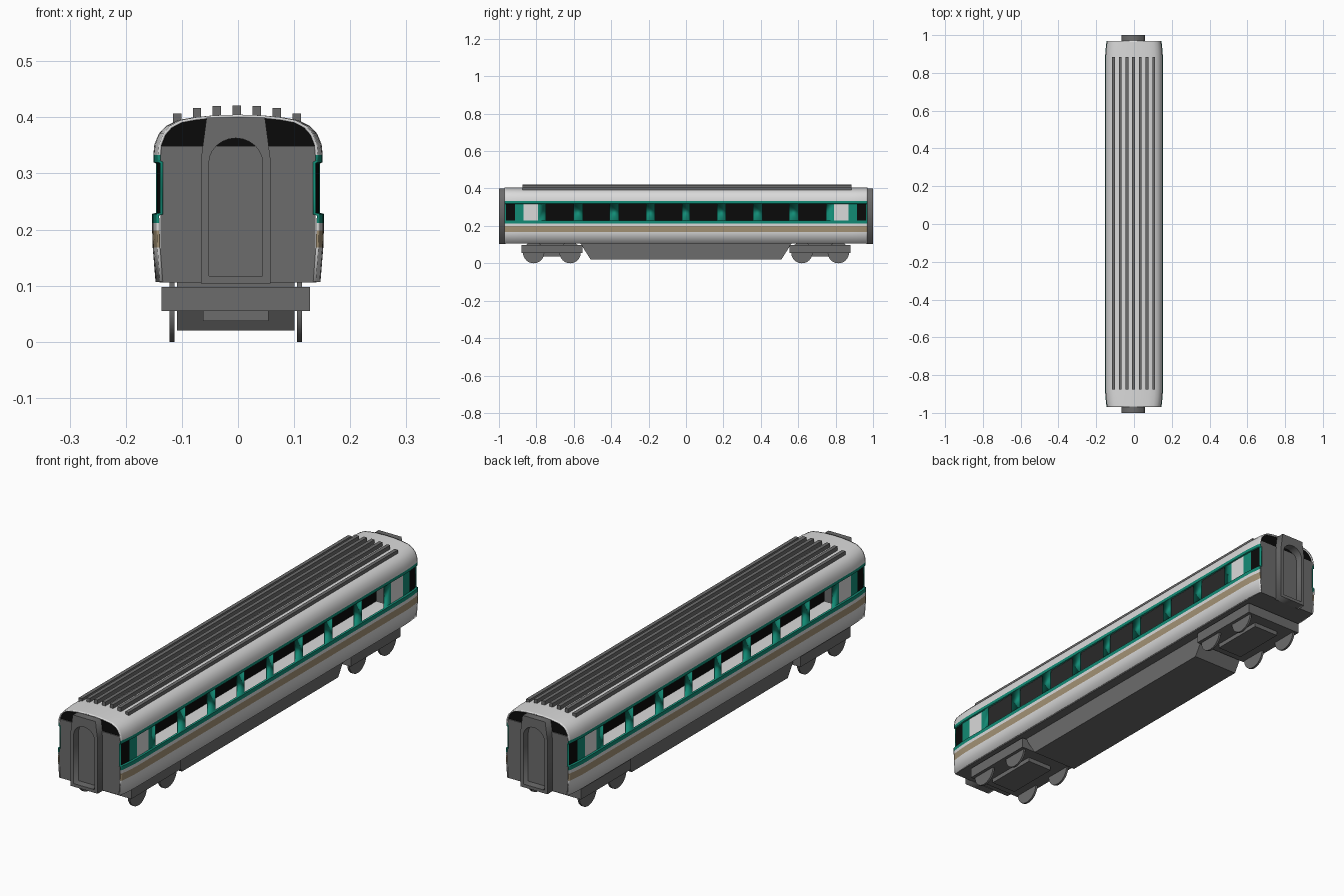
import bpy, bmesh, math
from mathutils import Matrix

if "Cube" in bpy.data.objects:
    bpy.data.objects.remove(bpy.data.objects["Cube"])

def material(name, r, g, b):
    m = bpy.data.materials.new(name)
    m.diffuse_color = (r, g, b, 1)
    m.use_nodes = True
    m.node_tree.nodes["Principled BSDF"].inputs["Base Color"].default_value = m.diffuse_color
    return m

WHITE = material("light_grey", 0.70, 0.70, 0.70)
TAN = material("tan", 0.37, 0.29, 0.18)
TEAL = material("teal", 0.006, 0.26, 0.18)
DARK = material("dark_grey", 0.15, 0.15, 0.15)
BLACK = material("black", 0.003, 0.003, 0.003)
OFF = -0.004          # running gear sits slightly off centre

def finish(name, bm, *mats):
    me = bpy.data.meshes.new(name)
    bm.to_mesh(me)
    bm.free()
    ob = bpy.data.objects.new(name, me)
    bpy.context.collection.objects.link(ob)
    for m in mats:
        me.materials.append(m)
    return ob

def box(name, x0, x1, y0, y1, z0, z1, mat):
    bm = bmesh.new()
    bmesh.ops.create_cube(bm, size=1)
    for v in bm.verts:
        v.co = ((x0 + x1) / 2 + v.co.x * (x1 - x0),
                (y0 + y1) / 2 + v.co.y * (y1 - y0),
                (z0 + z1) / 2 + v.co.z * (z1 - z0))
    return finish(name, bm, mat)

def prism(name, pts, to3d, a, b, mat):
    """Extrude a 2D outline from a to b; to3d(u, v, w) places the points."""
    bm = bmesh.new()
    lo = [bm.verts.new(to3d(u, v, a)) for u, v in pts]
    hi = [bm.verts.new(to3d(u, v, b)) for u, v in pts]
    bm.faces.new(lo)
    bm.faces.new(hi)
    n = len(pts)
    for i in range(n):
        bm.faces.new((lo[i], lo[(i + 1) % n], hi[(i + 1) % n], hi[i]))
    bmesh.ops.recalc_face_normals(bm, faces=bm.faces)
    return finish(name, bm, mat)

def smooth(ob, deg=30):
    bpy.ops.object.select_all(action='DESELECT')
    ob.select_set(True)
    bpy.context.view_layer.objects.active = ob
    bpy.ops.object.shade_smooth_by_angle(angle=math.radians(deg))

# Body shell: one cross-section swept along y, window openings left out
half = [(0.147, 0.107), (0.152, 0.168), (0.153, 0.198), (0.153, 0.212), (0.153, 0.228),
        (0.146, 0.230), (0.146, 0.318), (0.151, 0.320), (0.151, 0.333), (0.149, 0.352),
        (0.141, 0.371), (0.128, 0.385), (0.108, 0.395), (0.080, 0.400), (0.045, 0.4035)]
profile = half + [(0, 0.405)] + [(-x, z) for x, z in reversed(half)]
windows = [(0.022, 0.166), (0.215, 0.357), (0.408, 0.550), (0.602, 0.748)]
DOOR, END_WINDOW = (0.792, 0.868), (0.915, 0.962)
stations = {0.89, 0.94, 0.97}
for pair in windows + [DOOR, END_WINDOW]:
    stations.update(pair)
stations = sorted([-y for y in stations] + list(stations))

def taper(y):
    t = max(0, (abs(y) - 0.87) / 0.10)
    return 1 - 0.055 * t * t

def within(y, pair):
    return pair[0] < abs(y) < pair[1]

bm = bmesh.new()
rings = [[bm.verts.new((x * taper(y), y, z)) for x, z in profile] for y in stations]
for r0, r1 in zip(rings, rings[1:]):
    for i in range(len(profile) - 1):
        y = (r0[i].co.y + r1[i].co.y) / 2
        z = (r0[i].co.z + r0[i + 1].co.z) / 2
        glass_row = 0.25 < z < 0.30
        if glass_row and any(within(y, w) for w in windows):
            continue
        f = bm.faces.new((r0[i], r1[i], r1[i + 1], r0[i + 1]))
        if glass_row and within(y, DOOR):
            f.material_index = 0
        elif glass_row and within(y, END_WINDOW):
            f.material_index = 3
        elif 0.168 < z < 0.198:
            f.material_index = 1
        elif 0.212 < z < 0.333:
            f.material_index = 2
shell = finish("body_shell", bm, WHITE, TAN, TEAL, BLACK)
solid = shell.modifiers.new("thickness", 'SOLIDIFY')
solid.thickness = 0.005
solid.offset = -1
smooth(shell)

# Interior seen through the window openings
box("floor_pan", -0.140, 0.140, -0.96, 0.96, 0.106, 0.116, DARK)
box("cabin_floor", -0.141, 0.141, -0.90, 0.90, 0.155, 0.160, WHITE)
box("cabin_ceiling", -0.140, 0.140, -0.90, 0.90, 0.322, 0.327, DARK)
box("cabin_partition", -0.003, 0.003, -0.90, 0.90, 0.160, 0.322, BLACK)

# Roof ribs
for i in range(-3, 4):
    x = i * 0.0355 - 0.002
    top = (0.421, 0.420, 0.417, 0.407)[abs(i)]
    box("roof_rib", x - 0.0075, x + 0.0075, -0.875, 0.885, 0.388, top, DARK)

# Gangway outline and its arched opening
frame = [(-0.062, 0.104), (0.062, 0.104), (0.062, 0.325), (0.052, 0.400),
         (-0.052, 0.400), (-0.062, 0.325)]
arch = [(-0.048, 0.117), (0.048, 0.117)]
arch += [(0.048 * math.cos(math.pi * k / 12), 0.318 + 0.045 * math.sin(math.pi * k / 12))
         for k in range(13)]

def gangway(name, yc):
    cu = bpy.data.curves.new(name, 'CURVE')
    cu.dimensions = '2D'
    cu.fill_mode = 'BOTH'
    cu.extrude = 0.018
    for loop in (frame, arch):
        sp = cu.splines.new('POLY')
        sp.points.add(len(loop) - 1)
        for p, (x, z) in zip(sp.points, loop):
            p.co = (x + OFF, z, 0, 1)
        sp.use_cyclic_u = True
    tmp = bpy.data.objects.new(name + "_outline", cu)
    bpy.context.collection.objects.link(tmp)
    dg = bpy.context.evaluated_depsgraph_get()
    me = bpy.data.meshes.new_from_object(tmp.evaluated_get(dg))
    bpy.data.objects.remove(tmp)
    me.transform(Matrix.Translation((0, yc, 0)) @ Matrix.Rotation(math.pi / 2, 4, 'X'))
    me.materials.clear()
    me.materials.append(DARK)
    bpy.context.collection.objects.link(bpy.data.objects.new(name, me))

cap = [(x * 0.93, z - 0.004) for x, z in profile if z > 0.34]

for s, end in ((-1, "front"), (1, "back")):
    # End wall, dark opening above it, gangway
    box(end + "_end_wall", -0.138, 0.138, *sorted((s * 0.955, s * 0.968)), 0.106, 0.349, DARK)
    prism(end + "_upper_opening", cap, lambda u, v, w: (u, w, v), s * 0.955, s * 0.964, BLACK)
    gangway(end + "_gangway", s * 0.982)

    # Bogie
    c = s * 0.717
    box(end + "_bogie_frame", OFF - 0.132, OFF + 0.132, c - 0.163, c + 0.163, 0.055, 0.098, DARK)
    box(end + "_bogie_pivot", OFF - 0.105, OFF + 0.105, c - 0.09, c + 0.09, 0.098, 0.108, DARK)
    box(end + "_bogie_lower", OFF - 0.058, OFF + 0.058, c - 0.115, c + 0.115, 0.037, 0.055, DARK)
    for wy in (-0.0975, 0.0975):
        for wx in (-0.114, 0.114):
            bm = bmesh.new()
            bmesh.ops.create_cone(bm, cap_ends=True, segments=32, radius1=0.057,
                                  radius2=0.057, depth=0.009)
            bm.transform(Matrix.Translation((OFF + wx, c + wy, 0.057))
                         @ Matrix.Rotation(math.pi / 2, 4, 'Y'))
            smooth(finish(end + "_wheel", bm, DARK))

# Underframe equipment box with sloped ends
prism("underframe", [(-0.565, 0.107), (-0.51, 0.020), (0.51, 0.020), (0.565, 0.107)],
      lambda u, v, w: (w, u, v), OFF - 0.105, OFF + 0.105, DARK)
